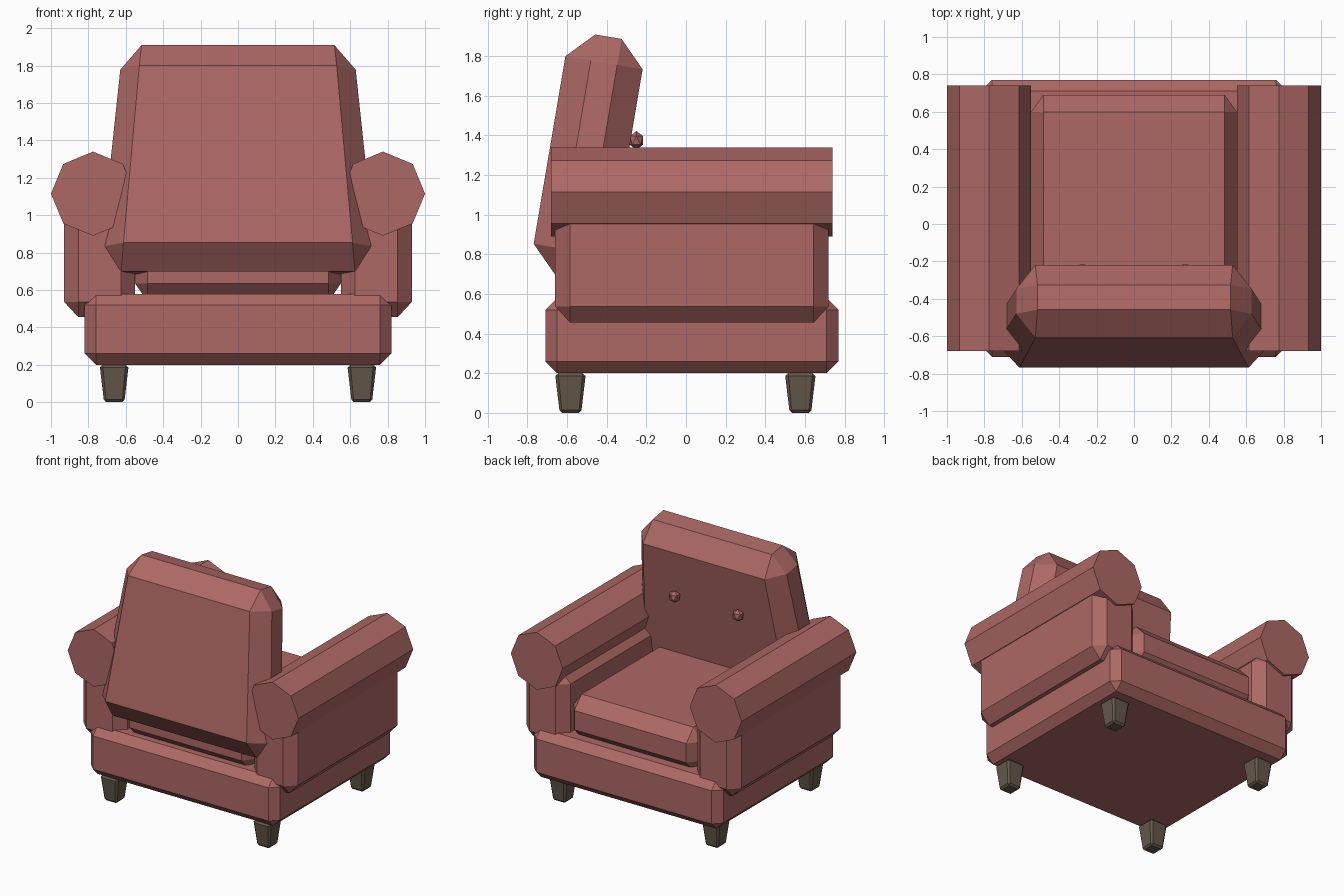
import bpy
import bmesh
from math import radians
from itertools import product
from mathutils import Matrix, Vector

cube = bpy.data.objects.get("Cube")
if cube:
    bpy.data.objects.remove(cube, do_unlink=True)


def material(name, color):
    mat = bpy.data.materials.new(name)
    mat.use_nodes = True
    mat.diffuse_color = color
    mat.node_tree.nodes["Principled BSDF"].inputs["Base Color"].default_value = color
    return mat


fabric = material("dusty red fabric", (0.42, 0.14, 0.13, 1))
wood = material("dark brown wood", (0.13, 0.10, 0.07, 1))


def finish(name, bm, mat):
    bmesh.ops.recalc_face_normals(bm, faces=bm.faces)
    mesh = bpy.data.meshes.new(name)
    bm.to_mesh(mesh)
    bm.free()
    mesh.materials.append(mat)
    obj = bpy.data.objects.new(name, mesh)
    bpy.context.collection.objects.link(obj)
    return obj


def chamfer_box(name, lo, hi, cut, mat, taper=0.0, tilt=0.0, taper_y=False):
    """Box with cut edges; taper narrows it per unit of height, tilt turns it about x."""
    lo, hi, cut = Vector(lo), Vector(hi), Vector(cut)
    mid, half = (lo + hi) / 2, (hi - lo) / 2
    bm = bmesh.new()
    for signs in product((-1, 1), repeat=3):
        for full in range(3):
            p = [s * (half[i] - (0 if i == full else cut[i])) for i, s in enumerate(signs)]
            bm.verts.new(p)
    bmesh.ops.convex_hull(bm, input=bm.verts)
    bmesh.ops.dissolve_limit(bm, angle_limit=radians(1), verts=bm.verts, edges=bm.edges)
    for v in bm.verts:
        k = 1 - taper * v.co.z
        v.co.x *= k
        if taper_y:
            v.co.y *= k
        v.co += mid
    bm.transform(Matrix.Rotation(tilt, 4, "X"))
    return finish(name, bm, mat)


# Base and seat
chamfer_box("base", (-0.82, -0.71, 0.20), (0.82, 0.77, 0.58), (0.06, 0.06, 0.06), fabric)
chamfer_box("seat_cushion", (-0.55, -0.65, 0.54), (0.55, 0.69, 0.88),
            (0.065, 0.09, 0.095), fabric)

# Backrest, narrowing towards the top and leaning
chamfer_box("backrest", (-0.68, -0.90, 0.58), (0.68, -0.505, 1.806),
            (0.11, 0.13, 0.133), fabric, taper=0.155, tilt=radians(-9.6))

for side, s in (("left", 1), ("right", -1)):
    # Arm panel and octagonal arm roll
    xs = sorted((s * 0.55, s * 0.93))
    chamfer_box(side + "_arm_panel", (xs[0], -0.66, 0.455), (xs[1], 0.72, 1.04),
                (0.076, 0.076, 0.082), fabric)
    bm = bmesh.new()
    bmesh.ops.create_cone(bm, cap_ends=True, segments=8, radius1=0.225, radius2=0.225, depth=1.42)
    bm.transform(Matrix.Translation((s * 0.775, 0.03, 1.115)) @ Matrix.Rotation(radians(90), 4, "X"))
    finish(side + "_arm_roll", bm, fabric)

    # Tufting button
    bm = bmesh.new()
    bmesh.ops.create_icosphere(bm, subdivisions=1, radius=0.047)
    bm.transform(Matrix.Translation((s * 0.275, -0.25, 1.375)) @ Matrix.Diagonal((1, 0.85, 1, 1)))
    finish(side + "_button", bm, fabric)

    # Tapered legs
    for end, y in (("back", -0.583), ("front", 0.577)):
        x = s * 0.662
        chamfer_box(f"{side}_{end}_leg", (x - 0.066, y - 0.066, 0), (x + 0.066, y + 0.066, 0.2),
                    (0.014, 0.014, 0.014), wood, taper=-1.8, taper_y=True)
